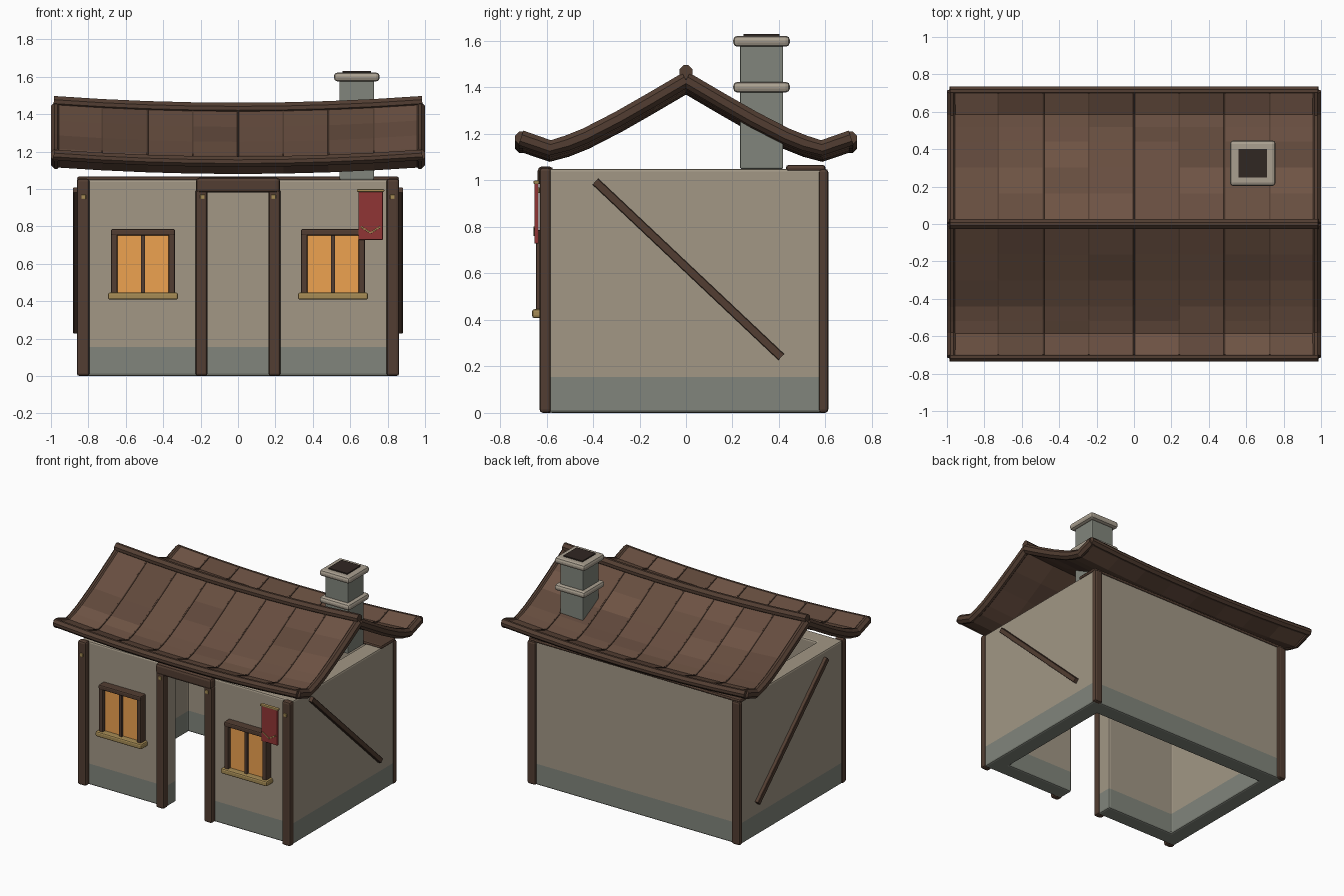
import bpy, bmesh, random
from mathutils import Vector

if "Cube" in bpy.data.objects:
    bpy.data.objects.remove(bpy.data.objects["Cube"])

random.seed(4)


def mat(name, r, g, b):
    m = bpy.data.materials.new(name)
    m.diffuse_color = (r, g, b, 1)
    m.use_nodes = True
    m.node_tree.nodes["Principled BSDF"].inputs["Base Color"].default_value = m.diffuse_color
    return m


PLASTER = mat("plaster", .36, .31, .235)
STONE = mat("stone", .22, .235, .2)
TRIM = mat("pale_stone", .40, .35, .28)
WOOD = mat("dark_wood", .085, .048, .032)
ROOF = [mat("shingle_%d" % i, .135 * k, .075 * k, .05 * k) for i, k in enumerate((.85, 1, 1.15))]
GLOW = mat("lit_glass", .85, .36, .08)
BRASS = mat("brass", .38, .26, .09)
RED = mat("red_cloth", .28, .035, .035)
SOOT = mat("soot", .03, .02, .016)


def finish(name, bm, mats, bevel=0):
    bmesh.ops.recalc_face_normals(bm, faces=bm.faces)
    me = bpy.data.meshes.new(name)
    bm.to_mesh(me)
    bm.free()
    for m in mats:
        me.materials.append(m)
    ob = bpy.data.objects.new(name, me)
    bpy.context.collection.objects.link(ob)
    if bevel:
        mod = ob.modifiers.new("bevel", 'BEVEL')
        mod.width, mod.segments = bevel, 2
    return ob


def box(name, x, y, z, m, bevel=0):
    """Box from (min, max) ranges."""
    bm = bmesh.new()
    bmesh.ops.create_cube(bm, size=1)
    for v in bm.verts:
        v.co = [(r[0] + r[1]) / 2 + c * (r[1] - r[0]) for c, r in zip(v.co, (x, y, z))]
    return finish(name, bm, [m], bevel)


def sweep(name, path, u, a, b, m, chamfer=.35):
    """Chamfered rectangular beam (half sizes a, b) along a path; u is its fixed side axis."""
    path, u = [Vector(p) for p in path], Vector(u)
    c = chamfer * min(a, b) * 2
    sec = [(a, b - c), (a - c, b), (c - a, b), (-a, b - c), (-a, c - b), (c - a, -b), (a - c, -b), (a, c - b)]
    bm = bmesh.new()
    rings = []
    for i, p in enumerate(path):
        t = (path[min(i + 1, len(path) - 1)] - path[max(i - 1, 0)]).normalized()
        v = t.cross(u).normalized()
        rings.append([bm.verts.new(p + u * s + v * w) for s, w in sec])
    for r, q in zip(rings, rings[1:]):
        for i in range(8):
            bm.faces.new((r[i], r[(i + 1) % 8], q[(i + 1) % 8], q[i]))
    bm.faces.new(rings[0])
    bm.faces.new(rings[-1][::-1])
    return finish(name, bm, [m])


# Walls: a C-shaped plan with the door gap, stone band at the bottom
half = [(.17, -.59), (.855, -.59), (.855, .595), (-.855, .595), (-.855, -.59), (-.17, -.59),
        (-.17, -.47), (-.73, -.47), (-.73, .47), (.73, .47), (.73, -.47), (.17, -.47)]
bm = bmesh.new()
levels = [[bm.verts.new((x, y, z)) for x, y in half] for z in (0, .155, 1.05)]
for k in (0, 1):
    for i in range(12):
        j = (i + 1) % 12
        f = bm.faces.new((levels[k][i], levels[k][j], levels[k + 1][j], levels[k + 1][i]))
        f.material_index = 1 - k
bm.faces.new(levels[0]).material_index = 1
bm.faces.new(levels[2])
walls = finish("walls", bm, [PLASTER, STONE], .012)
walls.modifiers["bevel"].limit_method = 'ANGLE'

# Timber frame
for s in (-1, 1):
    cx = s * .828
    box("front_corner_post", (cx - .034, cx + .034), (-.63, -.58), (0, 1.055), WOOD, .014)
    box("back_corner_post", (cx - .034, cx + .034), (.57, .612), (0, 1.05), WOOD, .014)
    cx = s * .195
    box("door_post", (cx - .032, cx + .032), (-.63, -.57), (0, 1.0), WOOD, .014)
    for px in (.825, .19):
        box("brass_peg", (s * px - .012, s * px + .012), (-.637, -.62), (.945, .97), BRASS, .004)
    sweep("side_brace", [(s * .865, -.39, .995), (s * .865, .41, .24)], (1, 0, 0), .016, .018, WOOD, .1)
box("door_lintel", (-.225, .225), (-.638, -.57), (.98, 1.06), WOOD, .018)
box("back_wall_plate", (-.86, .86), (.43, .6), (1.04, 1.067), WOOD, .012)

# Windows
for s in (-1, 1):
    c = s * .508
    for e in (-1, 1):
        x = c + e * .154
        box("window_jamb", (x - .017, x + .017), (-.645, -.58), (.43, .785), WOOD, .008)
    box("window_head", (c - .171, c + .171), (-.648, -.58), (.752, .786), WOOD, .008)
    box("window_glass", (c - .145, c + .145), (-.618, -.58), (.44, .76), GLOW)
    box("window_mullion", (c - .01, c + .01), (-.635, -.6), (.44, .76), WOOD)
    box("window_sill", (c - .187, c + .187), (-.662, -.58), (.408, .446), BRASS, .01)

# Banner
box("banner_cloth", (.643, .775), (-.652, -.634), (.728, .99), RED, .004)
box("banner_rod", (.635, .782), (-.656, -.63), (.984, .999), BRASS, .005)
for s in (-1, 1):
    sweep("banner_chevron", [(.709 + s * .052, -.653, .798), (.709, -.653, .765)], (0, 1, 0), .003, .004, BRASS, .1)

# Roof: curved profile from ridge to upturned eave, sagging along x
PROFILE = [(0, 1.435), (.15, 1.347), (.29, 1.267), (.43, 1.195), (.51, 1.163), (.585, 1.142), (.71, 1.185)]
XS = [k * .242 for k in range(-4, 5)]


def sag(x):
    return .037 * (x * x - 1)


for s in (-1, 1):
    side = "front" if s < 0 else "back"
    bm = bmesh.new()
    grid = [[bm.verts.new((x, s * y, z + sag(x))) for y, z in PROFILE] for x in XS]
    for i in range(len(XS) - 1):
        for j in range(len(PROFILE) - 1):
            f = bm.faces.new((grid[i][j], grid[i + 1][j], grid[i + 1][j + 1], grid[i][j + 1]))
            f.material_index = random.choice((0, 1, 1, 2))
    ob = finish(side + "_roof_panel", bm, ROOF)
    mod = ob.modifiers.new("thickness", 'SOLIDIFY')
    mod.thickness, mod.offset = .05, 0
    for x in XS[1:-1]:
        sweep(side + "_roof_seam", [(x, s * y, z + sag(x) + .026) for y, z in PROFILE[:-1]] +
              [(x, s * .70, 1.208 + sag(x))], (1, 0, 0), .005, .005, WOOD, .1)
    for x in (-.973, .973):
        sweep(side + "_verge_beam", [(x, s * y, z + sag(x)) for y, z in PROFILE], (1, 0, 0), .027, .033, WOOD)
    sweep(side + "_eave_beam", [(x, s * .71, 1.183 + sag(x)) for x in [-.985] + XS[1:-1] + [.985]],
          (0, 1, 0), .026, .028, WOOD)
sweep("ridge_beam", [(x, 0, 1.468 + sag(x)) for x in [-.985] + XS[1:-1] + [.985]], (0, 1, 0), .028, .03, WOOD)

# Chimney
CX, CY = .635, .325


def square(name, r, z0, z1, m, bevel=0):
    box(name, (CX - r, CX + r), (CY - r, CY + r), (z0, z1), m, bevel)


square("chimney_shaft", .093, 1.05, 1.6, STONE, .006)
square("chimney_band", .122, 1.378, 1.424, TRIM, .018)
square("chimney_cap", .122, 1.575, 1.622, TRIM, .018)
square("chimney_flue", .077, 1.6, 1.63, SOOT)
